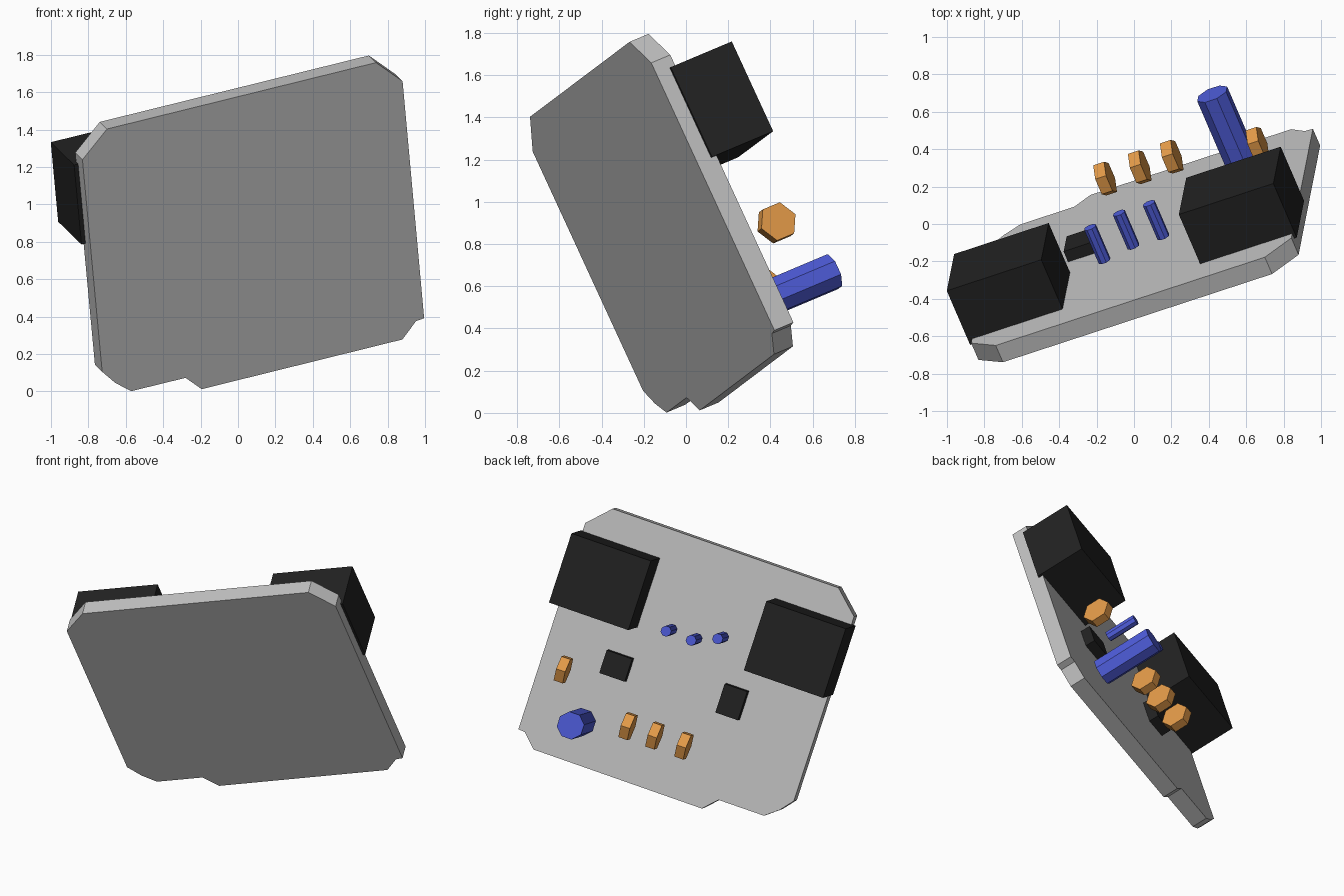
import bpy, bmesh, math
from mathutils import Vector, Matrix

if "Cube" in bpy.data.objects:
    bpy.data.objects.remove(bpy.data.objects["Cube"])

# Board frame: s runs along the board, t up the board, d out of its back.
S = Vector((0.925, 0.304, 0.2265)).normalized()
T = Vector((-0.083, -0.417, 0.905))
T = (T - S * T.dot(S)).normalized()
D = T.cross(S)
FRAME = Matrix((-S, T, D)).transposed().to_4x4()   # local x is -s


def material(name, rgb):
    m = bpy.data.materials.new(name)
    m.diffuse_color = (*rgb, 1)
    m.use_nodes = True
    m.node_tree.nodes["Principled BSDF"].inputs["Base Color"].default_value = m.diffuse_color
    return m


GREY = material("light grey", (0.53, 0.53, 0.53))
BLACK = material("black", (0.016, 0.016, 0.016))
BLUE = material("blue", (0.075, 0.105, 0.68))
ORANGE = material("orange", (0.76, 0.32, 0.065))


def finish(name, bm, mat, local=Matrix.Identity(4)):
    bmesh.ops.recalc_face_normals(bm, faces=bm.faces)
    me = bpy.data.meshes.new(name)
    bm.to_mesh(me)
    bm.free()
    me.materials.append(mat)
    ob = bpy.data.objects.new(name, me)
    ob.matrix_world = FRAME @ local
    bpy.context.collection.objects.link(ob)
    return ob


def box(name, mat, s, t, d0, d1, w, h):
    bm = bmesh.new()
    bmesh.ops.create_cube(bm, size=1)
    bmesh.ops.scale(bm, vec=(w, h, d1 - d0), verts=bm.verts)
    finish(name, bm, mat, Matrix.Translation((-s, t, (d0 + d1) / 2)))


def prism(name, mat, s, t, d, r, length, sides, rot=Matrix.Identity(4)):
    bm = bmesh.new()
    bmesh.ops.create_cone(bm, cap_ends=True, segments=sides,
                          radius1=r, radius2=r, depth=length)
    finish(name, bm, mat, Matrix.Translation((-s, t, d)) @ rot)


# board plate with clipped corners and a stepped lower edge
outline = [(-0.555, 1.637), (1.00, 1.64), (1.14, 1.495), (1.137, 0.095),
           (1.09, 0.09), (1.003, 0.003), (-0.157, 0.0), (-0.242, 0.088),
           (-0.555, 0.088), (-0.641, 0.157), (-0.71, 0.241), (-0.71, 1.494)]
bm = bmesh.new()
face = bm.faces.new([bm.verts.new((-s, t, 0.132)) for s, t in outline])
ext = bmesh.ops.extrude_face_region(bm, geom=[face])["geom"]
bmesh.ops.translate(bm, vec=(0, 0, 0.105),
                    verts=[g for g in ext if isinstance(g, bmesh.types.BMVert)])
finish("board", bm, GREY)

# two large blocks
for name, s in (("right_block", 0.881), ("left_block", -0.46)):
    box(name, BLACK, s, 1.204, 0.207, 0.545, 0.546, 0.47)

# two small chips
box("right_chip", BLACK, 0.653, 0.695, 0.22, 0.302, 0.175, 0.155)
box("left_chip", BLACK, -0.134, 0.72, 0.22, 0.302, 0.155, 0.195)

# blue cylinders standing just off the board
prism("large_cylinder", BLUE, 0.75, 0.28, 0.482, 0.09, 0.40, 8,
      Matrix.Rotation(math.pi / 8, 4, "Z"))
for i, (s, t) in enumerate([(0.38, 1.037), (0.207, 1.034), (0.046, 1.10)]):
    prism(f"small_cylinder_{i + 1}", BLUE, s, t, 0.395, 0.035, 0.21, 8,
          Matrix.Rotation(math.pi / 8, 4, "Z"))

# orange hexagonal discs on edge, axis along the board, a corner pointing out
on_edge = Matrix.Rotation(math.pi / 2, 4, "Y")
for i, (s, t) in enumerate([(0.945, 0.58), (0.431, 0.371), (0.246, 0.371), (0.046, 0.371)]):
    # corner of the six-sided profile must lie along the board normal
    bm = bmesh.new()
    ring = [bm.verts.new((-0.031, 0.094 * math.sin(k * math.pi / 3),
                          0.094 * math.cos(k * math.pi / 3))) for k in range(6)]
    f = bm.faces.new(ring)
    e = bmesh.ops.extrude_face_region(bm, geom=[f])["geom"]
    bmesh.ops.translate(bm, vec=(0.062, 0, 0),
                        verts=[g for g in e if isinstance(g, bmesh.types.BMVert)])
    finish(f"disc_{i + 1}", bm, ORANGE, Matrix.Translation((-s, t, 0.448)))
